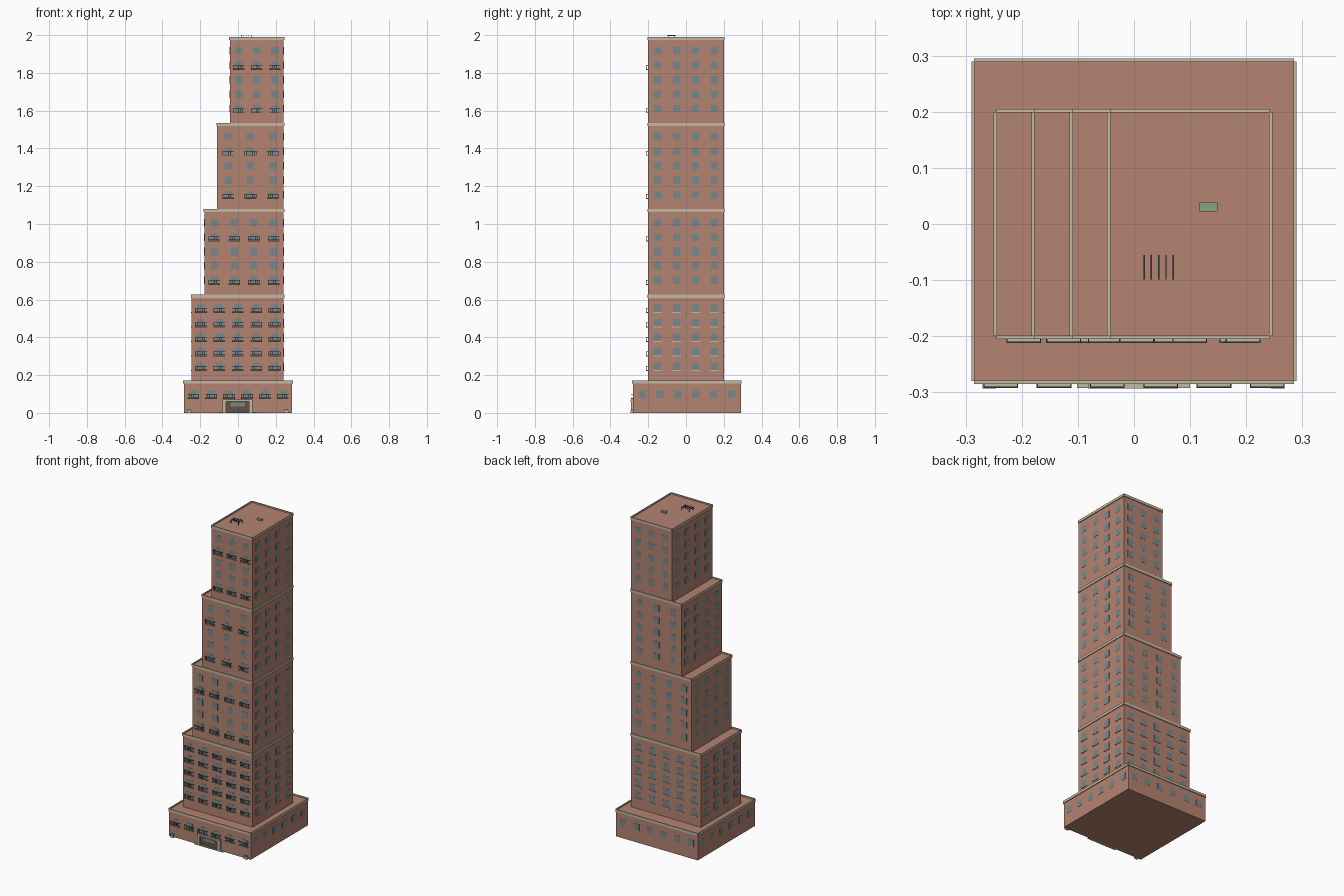
import bpy, bmesh
from mathutils import Vector, Matrix

if "Cube" in bpy.data.objects:
    bpy.data.objects.remove(bpy.data.objects["Cube"])


def material(name, rgb):
    m = bpy.data.materials.new(name)
    m.diffuse_color = (*rgb, 1)
    m.use_nodes = True
    m.node_tree.nodes["Principled BSDF"].inputs["Base Color"].default_value = m.diffuse_color
    return m


BRICK = material("brick", (0.46, 0.23, 0.165))
STONE = material("stone", (0.55, 0.48, 0.36))
GLASS = material("glass", (0.19, 0.25, 0.26))
IRON = material("iron", (0.05, 0.085, 0.095))
DOOR = material("door_wood", (0.13, 0.08, 0.055))
GREEN = material("green_metal", (0.25, 0.37, 0.22))


def boxes(name, mat, spans):
    """One object made of boxes, each (x0, x1, y0, y1, z0, z1)."""
    bm = bmesh.new()
    for x0, x1, y0, y1, z0, z1 in spans:
        size = Matrix.Diagonal((x1 - x0, y1 - y0, z1 - z0, 1))
        mid = Vector((x0 + x1, y0 + y1, z0 + z1)) / 2
        bmesh.ops.create_cube(bm, size=1, matrix=Matrix.Translation(mid) @ size)
    me = bpy.data.meshes.new(name)
    bm.to_mesh(me)
    bm.free()
    me.materials.append(mat)
    ob = bpy.data.objects.new(name, me)
    bpy.context.collection.objects.link(ob)
    return ob


def on_wall(body, side, u, half, out, z0, z1, start=-0.002):
    """Box on a wall: u along it, from start to out beyond its face."""
    x0, x1, y0, y1 = body
    if side == "front":
        return (u - half, u + half, y0 - out, y0 - start, z0, z1)
    if side == "back":
        return (u - half, u + half, y1 + start, y1 + out, z0, z1)
    if side == "left":
        return (x0 - out, x0 - start, u - half, u + half, z0, z1)
    return (x1 + start, x1 + out, u - half, u + half, z0, z1)


def spread(a, b, n):
    return [a + (b - a) * (i + 0.5) / n for i in range(n)]


# name, footprint, bottom, top, windows across x and y, floor heights, balcony floors
STEP, FLOOR = 0.4545, 0.0765
levels = [("podium", (-0.285, 0.285, -0.28, 0.29), 0, 0.163, 6, 6, [0.098], {0})]
for k, (left, n) in enumerate([(-0.245, 5), (-0.178, 4), (-0.11, 3), (-0.043, 3)]):
    z = 0.163 + k * STEP
    floors = [z + 0.084 + i * FLOOR for i in range(5)]
    levels.append((f"tier_{k + 1}", (left, 0.242, -0.2, 0.2), z, z + STEP, n, 4,
                   floors, set(range(5)) if k == 0 else {0, 3}))

for name, body, z0, z1, nx, ny, floors, balconies in levels:
    x0, x1, y0, y1 = body
    boxes(name + "_walls", BRICK, [(*body, z0, z1)])

    # Stone coping along each roof edge
    o, i, lo, hi = 0.005, 0.001, z1 - 0.008, z1 + 0.008
    boxes(name + "_coping", STONE, [
        (x0, x1, y0 - o, y0 + i, lo, hi), (x0, x1, y1 - i, y1 + o, lo, hi),
        (x0 - o, x0 + i, y0, y1, lo, hi), (x1 - i, x1 + o, y0, y1, lo, hi)])

    windows, sills, slabs, rails = [], [], [], []
    for f, z in enumerate(floors):
        for side in ("front", "back", "left", "right"):
            along_x = side in ("front", "back")
            for u in spread(x0, x1, nx) if along_x else spread(y0, y1, ny):
                windows.append(on_wall(body, side, u, 0.02, 0.001, z - 0.02, z + 0.02))
                if side != "front":
                    if name == "tier_1":
                        sills.append(on_wall(body, side, u, 0.023, 0.005, z - 0.025, z - 0.02))
                elif f in balconies:
                    # Balcony slab, two rails and balusters
                    slabs.append(on_wall(body, side, u, 0.031, 0.012, z - 0.024, z - 0.019))
                    rails.append(on_wall(body, side, u, 0.031, 0.012, z - 0.001, z + 0.002, 0.0095))
                    rails.append(on_wall(body, side, u, 0.031, 0.012, z - 0.016, z - 0.014, 0.0095))
                    for e in (-0.03, 0.03):
                        rails.append(on_wall(body, side, u + e, 0.001, 0.012, z - 0.001, z + 0.002))
                    for b in range(7):
                        rails.append(on_wall(body, side, u - 0.03 + b * 0.01, 0.0007, 0.0115,
                                             z - 0.02, z, 0.01))
    boxes(name + "_windows", GLASS, windows)
    boxes(name + "_balcony_slabs", STONE, slabs)
    boxes(name + "_balcony_rails", IRON, rails)
    if sills:
        boxes(name + "_sills", STONE, sills)

# Entrance: stone surround, dark doors, transom and front step
F = -0.28
boxes("entrance_surround", STONE, [
    (-0.082, -0.063, F - 0.012, F + 0.002, 0, 0.066), (0.059, 0.078, F - 0.012, F + 0.002, 0, 0.066),
    (-0.082, 0.078, F - 0.013, F + 0.002, 0.06, 0.07)])
boxes("entrance_doors", DOOR, [(-0.063, 0.059, F - 0.003, F + 0.002, 0, 0.06)])
boxes("entrance_transom", GLASS, [(-0.04, 0.036, F - 0.005, F, 0.035, 0.054)])
boxes("entrance_step", STONE, [(-0.102, 0.1, F - 0.012, F + 0.002, 0, 0.004)])

# Small planters at the front corners
boxes("planters", STONE, [(x - 0.012, x + 0.012, F - 0.013, F, 0, 0.013) for x in (-0.258, 0.256)])
boxes("planter_shrubs", GREEN, [(x - 0.009, x + 0.009, F - 0.011, F, 0.013, 0.021) for x in (-0.258, 0.256)])

# Roof pergola and vent box
top = levels[-1][3]
slats = [(x - 0.0013, x + 0.0013, -0.099, -0.055, 1.996, 2.0)
         for x in (0.018, 0.031, 0.044, 0.057, 0.07)]
posts = [(x - 0.0013, x + 0.0013, y - 0.0013, y + 0.0013, top, 1.997)
         for x in (0.018, 0.07) for y in (-0.095, -0.059)]
boxes("roof_pergola", IRON, slats + posts)
boxes("roof_vent", GREEN, [(0.117, 0.149, 0.022, 0.038, top, top + 0.01)])
